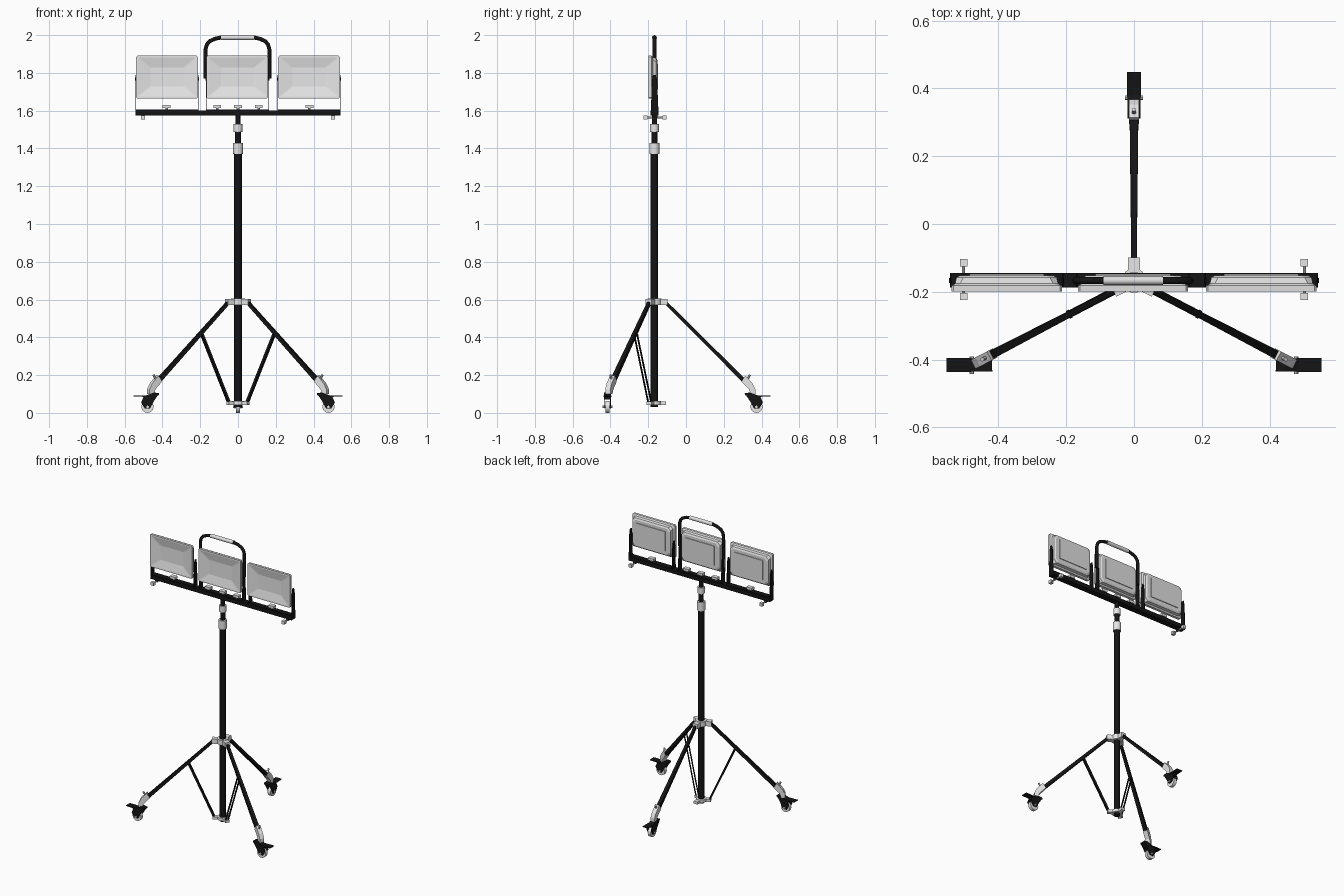
import bpy, bmesh, math
from mathutils import Vector, Matrix

if "Cube" in bpy.data.objects:
    bpy.data.objects.remove(bpy.data.objects["Cube"])

def material(name, v):
    m = bpy.data.materials.new(name)
    m.diffuse_color = (v, v, v, 1)
    m.use_nodes = True
    m.node_tree.nodes["Principled BSDF"].inputs["Base Color"].default_value = m.diffuse_color
    return m

BLACK = material("black_metal", 0.007)
SILVER = material("light_grey_metal", 0.86)
CASING = material("lamp_casing_grey", 0.74)
LENS = material("lamp_lens_grey", 0.84)
MY = -0.167                      # mast position in y

def finish(name, bm, mats, smooth=False):
    bmesh.ops.recalc_face_normals(bm, faces=bm.faces)
    me = bpy.data.meshes.new(name)
    bm.to_mesh(me)
    bm.free()
    ob = bpy.data.objects.new(name, me)
    bpy.context.collection.objects.link(ob)
    for m in (mats if isinstance(mats, list) else [mats]):
        me.materials.append(m)
    if smooth:
        bpy.ops.object.select_all(action='DESELECT')
        ob.select_set(True)
        bpy.context.view_layer.objects.active = ob
        bpy.ops.object.shade_smooth_by_angle(angle=math.radians(35))
    return ob

def loft(name, rings, mats):
    """Skin closed rings of equal length and cap both ends."""
    bm = bmesh.new()
    vs = [[bm.verts.new(p) for p in r] for r in rings]
    n = len(vs[0])
    for a, b in zip(vs, vs[1:]):
        for i in range(n):
            bm.faces.new((a[i], a[(i + 1) % n], b[(i + 1) % n], b[i]))
    bm.faces.new(vs[0])
    bm.faces.new(vs[-1])
    return finish(name, bm, mats)

def box(name, lo, hi, mat, xf=Matrix()):
    (a, b, c), (d, e, f) = lo, hi
    ring = lambda z: [xf @ Vector(p) for p in ((a, b, z), (d, b, z), (d, e, z), (a, e, z))]
    return loft(name, [ring(c), ring(f)], mat)

def prism(name, profile, y0, y1, mat, xf=Matrix()):
    """Profile in local x/z, extruded along local y."""
    return loft(name, [[xf @ Vector((u, y, z)) for u, z in profile] for y in (y0, y1)], mat)

def rod(name, p, q, r, mat, sides=20):
    p, q = Vector(p), Vector(q)
    d = q - p
    bm = bmesh.new()
    xf = Matrix.Translation((p + q) / 2) @ d.to_track_quat('Z', 'Y').to_matrix().to_4x4()
    bmesh.ops.create_cone(bm, cap_ends=True, segments=sides, radius1=r, radius2=r,
                          depth=d.length, matrix=xf)
    return finish(name, bm, mat, True)

def bar(name, p, q, s0, s1, mat):
    """Rectangular bar from p to q, (width, height) s0 tapering to s1."""
    p, q = Vector(p), Vector(q)
    d = (q - p).normalized()
    side = d.cross(Vector((0, 0, 1))).normalized()
    up = side.cross(d)
    ring = lambda c, s: [c + side * a * s[0] / 2 + up * b * s[1] / 2
                         for a, b in ((-1, -1), (1, -1), (1, 1), (-1, 1))]
    return loft(name, [ring(p, s0), ring(q, s1)], mat)

# Telescopic mast and clamp collars
for name, z0, z1, r, m in (("mast_lower", 0.03, 1.38, 0.020, BLACK),
                           ("mast_collar_lower", 1.37, 1.43, 0.026, SILVER),
                           ("mast_middle", 1.42, 1.50, 0.016, BLACK),
                           ("mast_collar_upper", 1.487, 1.53, 0.023, SILVER),
                           ("mast_top", 1.52, 1.58, 0.014, BLACK),
                           ("leg_hub", 0.57, 0.605, 0.036, SILVER),
                           ("strut_hub", 0.042, 0.062, 0.034, SILVER)):
    rod(name, (0, MY, z0), (0, MY, z1), r, m, 24)

# Legs, struts and casters; (leg angle, caster angle, has strut)
A = 27.5
for leg_a, wheel_a, strut in ((90, 90, False), (180 + A, 180, True), (-A, 0, True)):
    L = Matrix.Translation((0, MY, 0)) @ Matrix.Rotation(math.radians(leg_a), 4, 'Z')
    at = lambda u, v, z: L @ Vector((u, v, z))
    box("leg_hub_lug", (0.02, -0.018, 0.57), (0.068, 0.018, 0.602), SILVER, L)
    box("strut_hub_lug", (0.02, -0.014, 0.042), (0.062, 0.014, 0.06), SILVER, L)
    bar("leg", at(0.055, 0, 0.588), at(0.49, 0, 0.155), (0.016, 0.018), (0.026, 0.022), BLACK)
    if strut:
        for s in (-0.009, 0.009):
            bar("strut", at(0.215, s, 0.415), at(0.053, s, 0.052), (0.004, 0.012), (0.004, 0.012), BLACK)
        rod("strut_pin", at(0.215, -0.013, 0.412), at(0.215, 0.013, 0.412), 0.005, BLACK, 10)
    # Angled socket joining leg and caster
    prism("caster_socket", [(0.462, 0.165), (0.482, 0.198), (0.52, 0.155), (0.535, 0.125),
                            (0.535, 0.10), (0.51, 0.10), (0.50, 0.125)],
          -0.015, 0.015, SILVER, L)
    rod("socket_knob", at(0.488, 0, 0.17), at(0.505, 0, 0.202), 0.006, SILVER, 10)
    C = Matrix.Translation(at(0.54, 0, 0)) @ Matrix.Rotation(math.radians(wheel_a), 4, 'Z')
    ca = lambda u, v, z: C @ Vector((u, v, z))
    rod("caster_wheel", ca(0, -0.011, 0.032), ca(0, 0.011, 0.032), 0.032, SILVER, 24)
    rod("caster_axle", ca(0, -0.026, 0.032), ca(0, 0.026, 0.032), 0.007, SILVER, 10)
    for s in (-1, 1):
        prism("caster_fork", [(-0.062, 0.104), (-0.035, 0.108), (0.02, 0.088), (0.034, 0.055),
                              (0.014, 0.022), (-0.012, 0.022), (-0.034, 0.062)],
              s * 0.014, s * 0.019, BLACK, C)
    prism("caster_cap", [(-0.06, 0.095), (-0.06, 0.104), (-0.035, 0.107), (0.02, 0.088), (0.02, 0.072), (-0.03, 0.075)],
          -0.018, 0.018, BLACK, C)
    prism("brake_pedal", [(0.0, 0.084), (0.075, 0.088), (0.075, 0.093), (0.0, 0.092)],
          -0.021, 0.021, BLACK, C)

# Cross bar with end thumb screws
box("cross_bar", (-0.543, -0.187, 1.575), (0.543, -0.145, 1.602), BLACK)
for x in (-0.503, 0.503):
    rod("thumb_screw_rod", (x, -0.21, 1.563), (x, -0.12, 1.563), 0.005, SILVER, 10)
    box("thumb_screw_plate", (x - 0.008, -0.18, 1.56), (x + 0.008, -0.15, 1.577), BLACK)
    for y in (-0.225, -0.125):
        box("thumb_screw_knob", (x - 0.011, y, 1.552), (x + 0.011, y + 0.022, 1.574), SILVER)
for x in (-0.378, -0.11, 0, 0.11, 0.378):
    box("bar_bolt", (x - 0.021, -0.18, 1.613), (x + 0.021, -0.152, 1.63), SILVER)
    rod("bar_bolt_shank", (x, MY, 1.60), (x, MY, 1.615), 0.007, SILVER, 10)

# Flood lamps: rim, tapered housing and sunken reflector
def rect(cx, cz, w, h, y, c):
    return [(cx + a, y, cz + b) for a, b in
            ((w - c, -h), (w, -h + c), (w, h - c), (w - c, h),
             (-w + c, h), (-w, h - c), (-w, -h + c), (-w + c, -h))]

CZ = 1.778
for cx in (-0.376, -0.003, 0.376):
    lamp = loft("flood_lamp", [rect(cx, CZ, *r) for r in
                ((0.138, 0.090, -0.152, 0.02), (0.148, 0.100, -0.158, 0.02),
                 (0.152, 0.104, -0.176, 0.015), (0.163, 0.113, -0.182, 0.006),
                 (0.163, 0.113, -0.199, 0.006), (0.154, 0.104, -0.199, 0.005),
                 (0.088, 0.050, -0.188, 0.005))], [CASING, LENS])
    for f in lamp.data.polygons:           # everything facing front is lens
        if f.normal.y < -0.5:
            f.material_index = 1
    box("lamp_driver_cover", (cx - 0.11, -0.153, CZ - 0.065), (cx + 0.11, -0.147, CZ + 0.07), CASING)
    # U bracket
    box("bracket_foot", (cx - 0.167, -0.185, 1.601), (cx + 0.167, -0.148, 1.606), BLACK)
    for s in (-1, 1):
        x = cx + s * 0.1655
        loft("bracket_side", [[(x + d, y, z) for y, z in
             ((-0.186, 1.602), (-0.146, 1.602), (-0.153, 1.76), (-0.16, 1.79), (-0.175, 1.79), (-0.18, 1.76))]
             for d in (-0.002, 0.002)], BLACK)
        rod("bracket_bolt", (x - 0.004, -0.167, CZ - 0.01), (x + 0.004, -0.167, CZ - 0.01), 0.007, BLACK, 12)

# Carrying handle over the middle lamp
cu = bpy.data.curves.new("carry_handle", 'CURVE')
cu.dimensions = '3D'
cu.bevel_depth = 0.0105
cu.bevel_resolution = 3
cu.use_fill_caps = True
half = [(0.169, 1.77), (0.169, 1.925), (0.162, 1.95), (0.147, 1.968), (0.12, 1.98), (0.09, 1.987)]
pts = [(-x, z) for x, z in half] + [(x, z) for x, z in reversed(half)]
sp = cu.splines.new('POLY')
sp.points.add(len(pts) - 1)
for p, (x, z) in zip(sp.points, pts):
    p.co = (x - 0.003, -0.167, z, 1)
cu.materials.append(BLACK)
bpy.context.collection.objects.link(bpy.data.objects.new("carry_handle", cu))
rod("handle_grip", (-0.09, -0.167, 1.987), (0.085, -0.167, 1.987), 0.013, CASING, 16)
